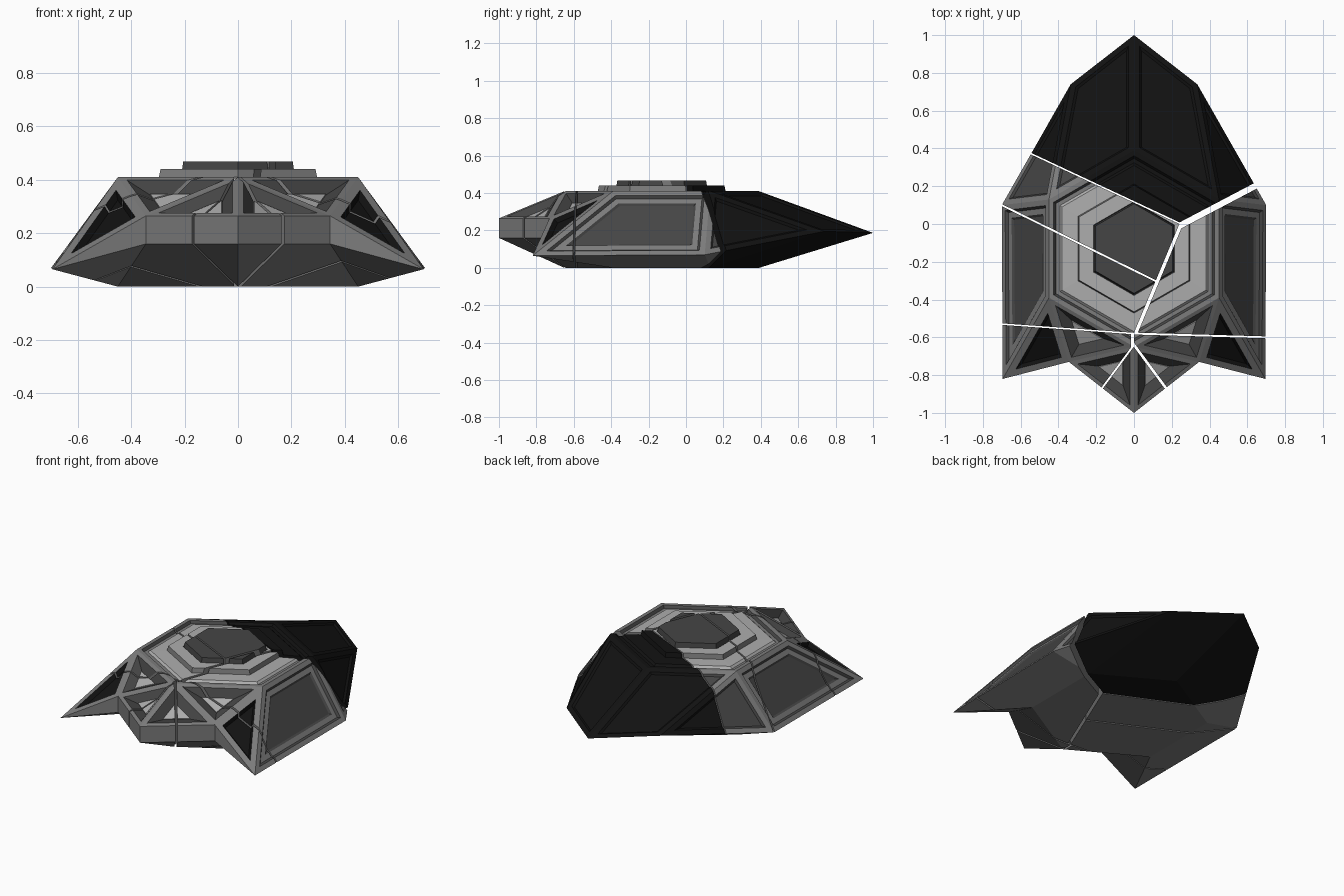
import bpy, bmesh
from mathutils import Vector

if "Cube" in bpy.data.objects:
    bpy.data.objects.remove(bpy.data.objects["Cube"])


def grey(name, v):
    m = bpy.data.materials.new(name)
    m.diffuse_color = (v, v, v, 1)
    m.use_nodes = True
    m.node_tree.nodes["Principled BSDF"].inputs["Base Color"].default_value = m.diffuse_color
    return m


mats = [grey("frame_grey", .2), grey("panel_dark", .06),
        grey("deck_light", .42), grey("charred", .006)]

# Hull corners: centre-line points, and right-side points that get mirrored
centre = dict(D0=(0, -.65, .41), Dr=(0, .39, .41), Nt=(0, -1, .265), Nb=(0, -1, .16),
              T=(0, 1, .187), B0=(0, -.65, 0), Br=(0, .39, 0))
side = dict(d1=(.45, -.39, .41), d2=(.45, .13, .41), nt=(.345, -.73, .265),
            nb=(.345, -.73, .16), w1=(.695, -.82, .065), w2=(.7, .1, .07),
            t1=(.335, .74, .195), b1=(.45, -.39, 0), b2=(.45, .13, 0))

bm = bmesh.new()
mid = {k: bm.verts.new(p) for k, p in centre.items()}
sides = {s: {k: bm.verts.new((s * p[0], p[1], p[2])) for k, p in side.items()}
         for s in (1, -1)}

# Inset recipes per panel: (thickness, depth, material)
window = [(.022, 0, 0), (.05, -.035, 1), (.001, .006, 2)]
intake = [(.035, 0, 0), (.012, -.025, 3)]
flank = [(.03, 0, 0), (.012, -.012, 1), (.03, 0, 0), (.012, -.008, 1)]
tail = [(.03, 0, 0), (.012, -.01, 1)]
panels = [("D0 Nt nt", window), ("D0 nt d1", window), ("Nt Nb nb nt", []),
          ("Nb B0 b1 nb", []), ("d1 nt w1", intake), ("nt nb w1", []),
          ("nb b1 w1", []), ("d1 w1 w2 d2", flank), ("w1 b1 b2 w2", []),
          ("d2 t1 T Dr", tail), ("d2 w2 t1", tail), ("b2 t1 w2", []),
          ("b2 Br T t1", [])]
detail = []
for s in (1, -1):
    pts = {**mid, **sides[s]}
    for names, recipe in panels:
        detail.append((bm.faces.new([pts[n] for n in names.split()]), recipe))

# Top deck and belly hexagons; the deck steps up to a raised central hatch
deck = [(.025, 0, 0), (.012, -.015, 1), (.02, 0, 0), (.012, .012, 2), (.085, .003, 2),
        (.006, .03, 0), (.075, 0, 2), (.004, -.012, 1), (.006, .04, 1), (.035, 0, 1)]
R, L = sides[1], sides[-1]
detail.append((bm.faces.new([mid["D0"], R["d1"], R["d2"], mid["Dr"], L["d2"], L["d1"]]), deck))
detail.append((bm.faces.new([mid["B0"], R["b1"], R["b2"], mid["Br"], L["b2"], L["b1"]]), []))
bmesh.ops.recalc_face_normals(bm, faces=bm.faces[:])
bm.normal_update()
for face, recipe in detail:
    for thick, depth, mat in recipe:
        ring = bmesh.ops.inset_individual(bm, faces=[face], thickness=thick, depth=depth,
                                          use_even_offset=True)["faces"]
        for f in ring:
            f.material_index = mat
        face.material_index = mat
        face.normal_update()
hull = bpy.data.meshes.new("whole_hull")
bm.to_mesh(hull)
bm.free()

# Crack lines in plan: start, end, half gap; "+" keeps the left side, "-" the right
cracks = dict(V=((-.54, .37), (.25, 0), .004), U=((.25, -.005), (.63, .195), .016),
              M=((0, -.6), (.25, 0), .009), H=((-.7, -.53), (0, -.58), .004),
              J=((0, -.58), (.7, -.6), .005), S=((-.7, .1), (.07, -.28), .005),
              P=((0, -.64), (-.17, -.87), .005), Q=((.17, -.87), (0, -.64), .007),
              C=((-.008, -1), (-.008, 1), .007))
pieces = dict(rear_chunk="+V +U", nose_wedge="+P +Q", front_left_chunk="-H -P +C",
              front_right_chunk="-J -Q -C", right_chunk="-U -M +J",
              left_rear_chunk="-V +M +S", left_middle_chunk="-S +M +H")

for name, cuts in pieces.items():
    bm = bmesh.new()
    bm.from_mesh(hull)
    for cut in cuts.split():
        a, b, gap = cracks[cut[1]]
        d = Vector((b[0] - a[0], b[1] - a[1], 0)).normalized()
        keep = Vector((-d.y, d.x, 0)) * (1 if cut[0] == "+" else -1)
        res = bmesh.ops.bisect_plane(bm, geom=bm.verts[:] + bm.edges[:] + bm.faces[:],
                                     dist=1e-6, plane_co=Vector((*a, 0)) + keep * gap,
                                     plane_no=-keep, clear_outer=True)
        rim = [e for e in res["geom_cut"]
               if isinstance(e, bmesh.types.BMEdge) and e.is_boundary]
        if rim:
            bmesh.ops.triangle_fill(bm, edges=rim, use_beauty=True, normal=-keep)
    bmesh.ops.recalc_face_normals(bm, faces=bm.faces[:])
    if name == "rear_chunk":
        for f in bm.faces:
            f.material_index = 3
    me = bpy.data.meshes.new(name)
    bm.to_mesh(me)
    bm.free()
    for m in mats:
        me.materials.append(m)
    bpy.context.collection.objects.link(bpy.data.objects.new(name, me))
bpy.data.meshes.remove(hull)
